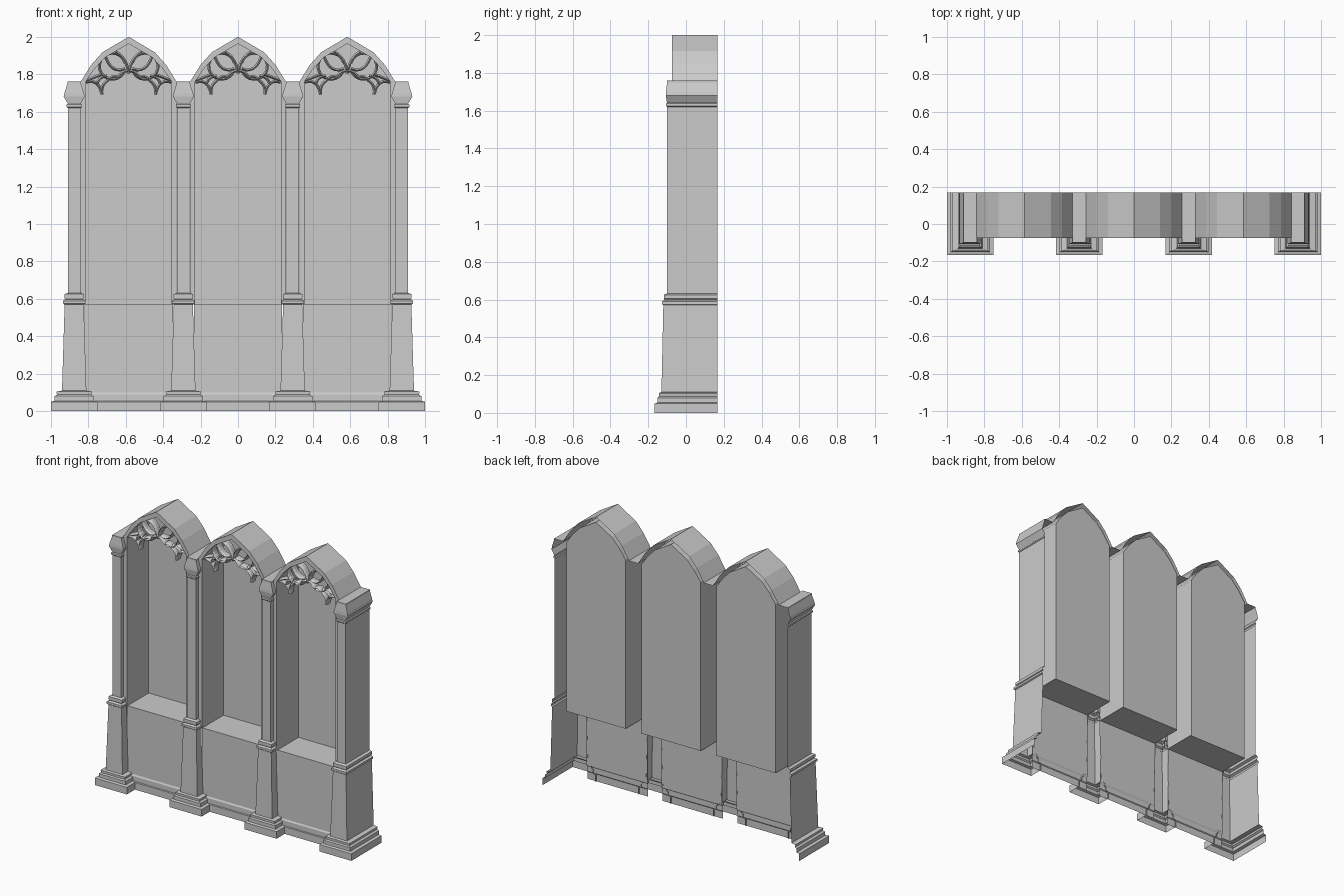
import bpy
from math import cos, sin, radians
from mathutils import Vector

if "Cube" in bpy.data.objects:
    bpy.data.objects.remove(bpy.data.objects["Cube"])

BACK, ARCH_Y, PANEL_Y = 0.168, -0.075, -0.066
SHELF_Z, SPRING = 0.57, 1.76
BAYS = (-0.584, 0.0, 0.584)


def make(name, verts, faces):
    me = bpy.data.meshes.new(name)
    me.from_pydata(verts, [], faces)
    me.validate()
    ob = bpy.data.objects.new(name, me)
    bpy.context.collection.objects.link(ob)
    return ob


def bridge(rows, first=0):
    """Quads joining successive equal-length rows of vertices."""
    n = len(rows[0])
    verts = [v for r in rows for v in r]
    faces = [(first + j * n + i, first + j * n + i + 1,
              first + (j + 1) * n + i + 1, first + (j + 1) * n + i)
             for j in range(len(rows) - 1) for i in range(n - 1)]
    return verts, faces


# Pier moulding profile: height, half width, front y
PIER = [(0, .125, -.166), (.05, .125, -.166), (.055, .105, -.15), (.08, .105, -.15),
        (.088, .092, -.143), (.105, .095, -.144), (.11, .065, -.13), (.57, .051, -.12),
        (.575, .06, -.126), (.59, .06, -.126), (.598, .046, -.114), (.605, .052, -.117),
        (.625, .052, -.117), (.632, .034, -.101), (1.62, .034, -.101), (1.625, .04, -.106),
        (1.637, .04, -.106), (1.642, .034, -.101), (1.68, .056, -.107), (1.70, .052, -.106),
        (1.75, .036, -.10), (1.76, .036, -.10)]


def pier(name, cx, left_back, right_back):
    rows = [[(cx - w, left_back, z), (cx - w, y, z), (cx + w, y, z), (cx + w, right_back, z)]
            for z, w, y in PIER]
    verts, faces = bridge(rows)
    # flat top running to the back
    z, w, y = PIER[-1]
    k = len(verts)
    verts += [(cx - w, y, z), (cx + w, y, z), (cx + w, BACK, z), (cx - w, BACK, z)]
    faces.append((k, k + 1, k + 2, k + 3))
    make(name, verts, faces)


pier("outer_pier_left", -0.875, BACK, ARCH_Y + .01)
pier("inner_pier_left", -0.292, ARCH_Y + .01, ARCH_Y + .01)
pier("inner_pier_right", 0.292, ARCH_Y + .01, ARCH_Y + .01)
pier("outer_pier_right", 0.875, ARCH_Y + .01, BACK)


def mirrored(half):
    """Right half outline ending on the axis -> whole outline."""
    return half + [(-x, z) for x, z in reversed(half[:-1])]


OUTER = mirrored([(.256, SHELF_Z), (.256, SPRING), (.20, 1.85), (.14, 1.917), (0, 2.0)])
INNER = mirrored([(.23, SHELF_Z), (.23, SPRING), (.18, 1.832), (.125, 1.89), (0, 1.963)])


def bar(name, cx, path, w=.008):
    """Tracery rib with a ridged front following a path in x, z."""
    pts = [Vector(p) for p in path]
    verts, faces = [], []
    for i, p in enumerate(pts):
        t = (pts[min(i + 1, len(pts) - 1)] - pts[max(i - 1, 0)]).normalized()
        n = Vector((-t.y, t.x)) * w
        for s, y in ((1, -.02), (1, -.05), (0, -.066), (-1, -.05), (-1, -.02)):
            verts.append((cx + p.x + n.x * s, y, p.y + n.y * s))
    for i in range(len(pts) - 1):
        for j in range(5):
            a, b = i * 5 + j, i * 5 + (j + 1) % 5
            faces.append((a, b, b + 5, a + 5))
    e = len(verts) - 5
    faces += [(4, 3, 2, 1, 0), tuple(range(e, e + 5))]
    make(name, verts, faces)


def arc(cx, cz, r, a0, a1, n):
    return [(cx + r * cos(radians(a0 + (a1 - a0) * i / n)),
             cz + r * sin(radians(a0 + (a1 - a0) * i / n))) for i in range(n + 1)]


def bend(a, b, c, n=6):
    """Curve from a to c pulled toward b."""
    return [tuple((1 - t) ** 2 * p + 2 * t * (1 - t) * q + t * t * r
                  for p, q, r in zip(a, b, c)) for t in (i / n for i in range(n + 1))]


for cx in BAYS:
    # Arch: extrados, front band, niche walls
    front_out = [(cx + x, ARCH_Y, z) for x, z in OUTER]
    front_in = [(cx + x, ARCH_Y, z) for x, z in INNER]
    back_in = [(cx + x, BACK, z) for x, z in INNER]
    make("niche_arch", *bridge([front_out, front_in, back_in]))
    make("arch_roof", *bridge([[(cx + x, BACK, z) for x, z in OUTER[1:-1]], front_out[1:-1]]))
    make("niche_back", back_in, [tuple(range(len(back_in)))])

    # Shelf, lower panel and skirting as one bent sheet
    section = [(BACK, SHELF_Z), (PANEL_Y, SHELF_Z), (PANEL_Y, .10), (-.072, .09),
               (-.072, .055), (-.076, .05), (-.076, 0)]
    make("shelf_and_panel", *bridge([[(cx + x, y, z) for y, z in section] for x in (-.236, .236)]))

    # Tracery: central foil, then paired roundels and cusped foils
    bar("centre_foil", cx, arc(0, 1.757, .062, 155, 25, 8))
    for s in (-1, 1):
        for part, path in (
            ("roundel", arc(.087, 1.843, .07, -150, 165, 16)),
            ("roundel_leaf", bend((.02, 1.83), (.09, 1.80), (.125, 1.895))),
            ("apex_rib", bend((0, 1.805), (.012, 1.89), (.07, 1.92))),
            ("side_foil", bend((.056, 1.783), (.085, 1.80), (.115, 1.765))
             + bend((.115, 1.765), (.15, 1.74), (.143, 1.692))[1:]),
            ("side_foil_upper", bend((.115, 1.79), (.16, 1.79), (.17, 1.745))),
            ("outer_cusp", bend((.228, 1.757), (.16, 1.78), (.143, 1.692))),
            ("haunch_rib", bend((.228, 1.765), (.17, 1.79), (.14, 1.80))),
        ):
            bar(part, cx, [(s * x, z) for x, z in path])
